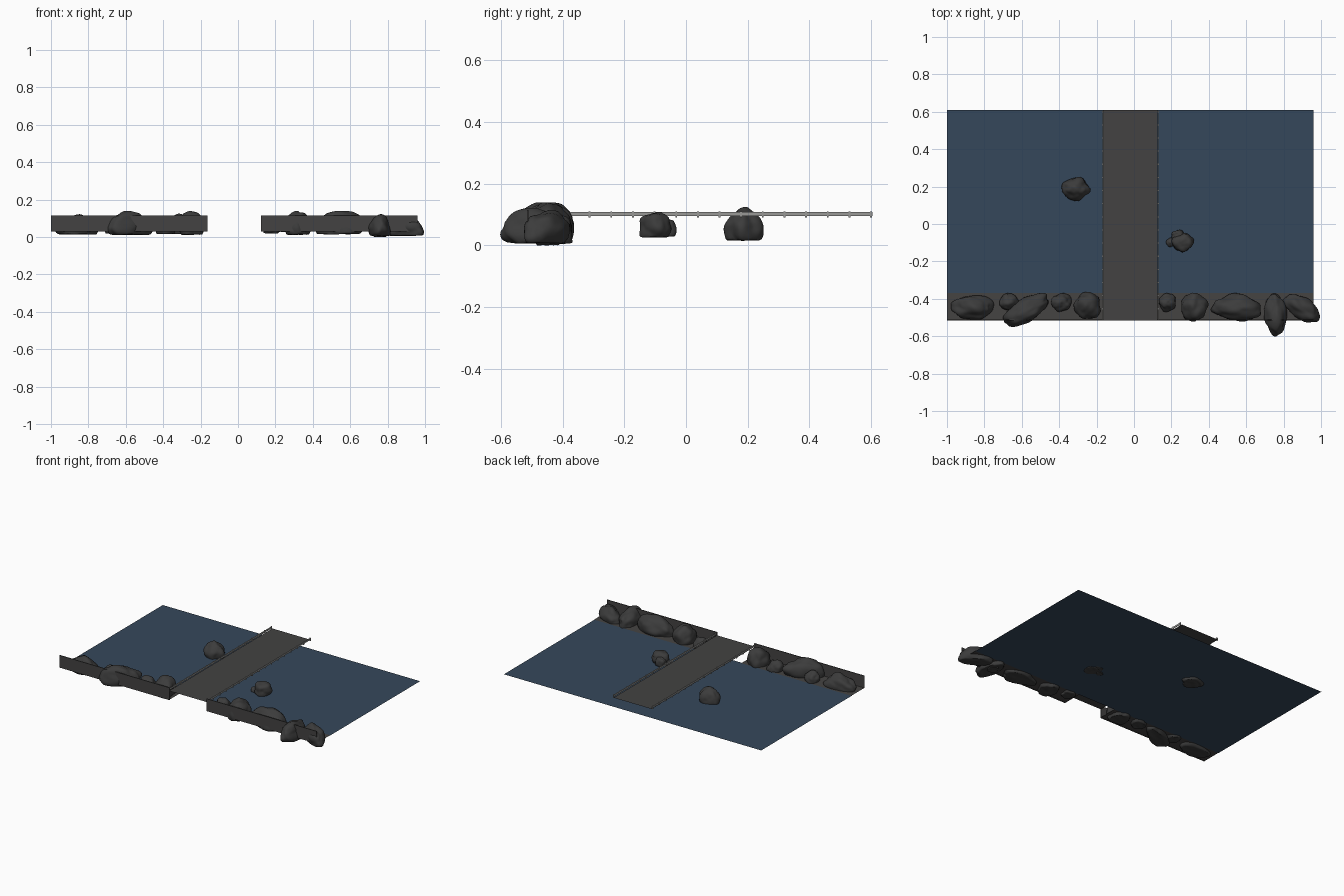
import bpy, bmesh, math
from mathutils import Vector, noise

if "Cube" in bpy.data.objects:
    bpy.data.objects.remove(bpy.data.objects["Cube"])

def mat(name, c):
    m = bpy.data.materials.new(name)
    m.diffuse_color = (*c, 1)
    m.use_nodes = True
    m.node_tree.nodes["Principled BSDF"].inputs["Base Color"].default_value = m.diffuse_color
    return m

WATER = mat("water blue", (0.036, 0.064, 0.105))
ROAD = mat("road grey", (0.056, 0.055, 0.054))
BANK = mat("bank grey", (0.06, 0.057, 0.055))
ROCK = mat("rock grey", (0.045, 0.045, 0.045))
RAIL = mat("rail grey", (0.32, 0.32, 0.31))

def finish(name, bm, m):
    me = bpy.data.meshes.new(name)
    bm.to_mesh(me)
    bm.free()
    me.materials.append(m)
    ob = bpy.data.objects.new(name, me)
    bpy.context.collection.objects.link(ob)
    return ob

def quad(bm, *pts):
    bm.faces.new([bm.verts.new(p) for p in pts])

def sheet(name, x0, x1, y0, y1, z, m):
    bm = bmesh.new()
    quad(bm, (x0, y0, z), (x1, y0, z), (x1, y1, z), (x0, y1, z))
    return finish(name, bm, m)

def box(bm, x0, x1, y0, y1, z0, z1):
    r = bmesh.ops.create_cube(bm, size=1)
    for v in r["verts"]:
        v.co = ((x0 + x1) / 2 + v.co.x * (x1 - x0),
                (y0 + y1) / 2 + v.co.y * (y1 - y0),
                (z0 + z1) / 2 + v.co.z * (z1 - z0))

# Water surface and road deck are thin sheets
sheet("water", -1.0, 0.96, -0.38, 0.61, 0.03, WATER)
sheet("bridge_deck", -0.165, 0.125, -0.515, 0.61, 0.092, ROAD)

# Banks: flat ledge plus upright wall along the front
for side, x0, x1 in (("left", -1.0, -0.162), ("right", 0.122, 0.96)):
    sheet("bank_ledge_" + side, x0, x1, -0.515, -0.37, 0.032, BANK)
    bm = bmesh.new()
    box(bm, x0, x1, -0.516, -0.511, 0.03, 0.115)
    finish("bank_wall_" + side, bm, ROAD)

# Guard rails with posts
for side, x in (("left", -0.166), ("right", 0.129)):
    bm = bmesh.new()
    box(bm, x - 0.002, x + 0.002, -0.51, 0.605, 0.096, 0.108)
    for i in range(16):
        y = 0.6 - 0.0702 * i
        box(bm, x - 0.004, x + 0.004, y - 0.003, y + 0.003, 0.09, 0.11)
    finish("guard_rail_" + side, bm, RAIL)

# Boulders: lumpy domes with flattened bases
def rock(name, cx, cy, lx, ly, rot, z0, z1, seed):
    bm = bmesh.new()
    bmesh.ops.create_icosphere(bm, subdivisions=4, radius=1)
    off = Vector((seed * 7.3, seed * 3.1, seed * 1.7))
    for v in bm.verts:
        d = v.co.normalized()
        v.co = d * (1 + 0.22 * noise.noise(d * 1.3 + off) + 0.06 * noise.noise(d * 3 + off))
        v.co.z = max(v.co.z, -0.5 + 0.06 * noise.noise(d * 2 + off))
    lo = [min(v.co[k] for v in bm.verts) for k in range(3)]
    hi = [max(v.co[k] for v in bm.verts) for k in range(3)]
    c, s = math.cos(math.radians(rot)), math.sin(math.radians(rot))
    for v in bm.verts:
        u = [(v.co[k] - lo[k]) / (hi[k] - lo[k]) for k in range(3)]
        x, y = (u[0] - 0.5) * lx, (u[1] - 0.5) * ly
        v.co = (cx + x * c - y * s, cy + x * s + y * c, z0 + u[2] * (z1 - z0))
    ob = finish(name, bm, ROCK)
    for p in ob.data.polygons:
        p.use_smooth = True

ROCKS = [
    ("bank_rock", -0.865, -0.445, 0.23, 0.13, -3, 0.012, 0.122),
    ("bank_rock", -0.665, -0.415, 0.11, 0.09, 0, 0.018, 0.10),
    ("bank_rock", -0.575, -0.46, 0.27, 0.13, 28, 0.01, 0.14),
    ("bank_rock", -0.388, -0.42, 0.11, 0.10, 0, 0.015, 0.10),
    ("bank_rock", -0.25, -0.435, 0.145, 0.145, 0, 0.01, 0.14),
    ("bank_rock", 0.178, -0.42, 0.09, 0.10, 0, 0.018, 0.10),
    ("bank_rock", 0.325, -0.445, 0.145, 0.155, 0, 0.01, 0.14),
    ("bank_rock", 0.545, -0.445, 0.27, 0.15, -3, 0.012, 0.14),
    ("bank_rock", 0.757, -0.485, 0.125, 0.235, 3, 0.005, 0.122),
    ("bank_rock", 0.9, -0.45, 0.22, 0.12, -32, 0.005, 0.115),
    ("water_rock", -0.31, 0.187, 0.155, 0.13, 0, 0.015, 0.125),
    ("water_rock", 0.262, -0.098, 0.12, 0.105, 10, 0.025, 0.108),
    ("water_rock", 0.195, -0.098, 0.05, 0.05, 0, 0.025, 0.06),
    ("water_rock", 0.235, -0.058, 0.07, 0.055, 0, 0.028, 0.085),
]
for i, r in enumerate(ROCKS):
    rock(f"{r[0]}_{i + 1}", *r[1:], i + 1)

# Buried pebble-sized stone marks the lowest point of the shore
rock("shore_stone", 0.76, -0.45, 0.08, 0.08, 0, 0.0, 0.06, 20)
